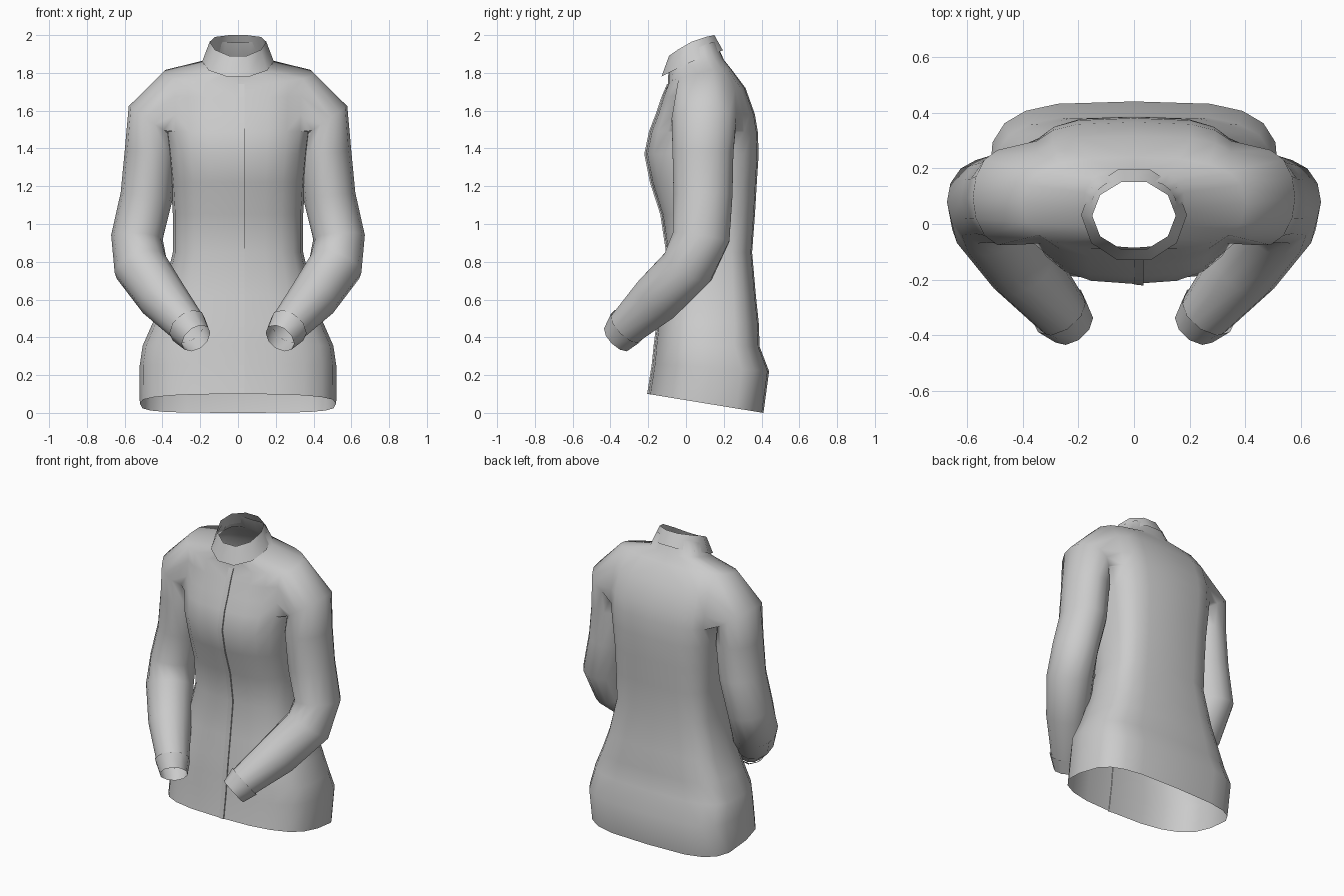
import bpy, bmesh, math
from mathutils import Vector

cube = bpy.data.objects.get("Cube")
if cube:
    bpy.data.objects.remove(cube, do_unlink=True)

GREY = (0.6, 0.6, 0.6, 1)
cloth = bpy.data.materials.new("light grey cloth")
cloth.use_nodes = True
cloth.diffuse_color = GREY
cloth.node_tree.nodes["Principled BSDF"].inputs["Base Color"].default_value = GREY


def finish(bm, name, mirror=False, angle=60):
    bmesh.ops.recalc_face_normals(bm, faces=bm.faces)
    mesh = bpy.data.meshes.new(name)
    bm.to_mesh(mesh)
    bm.free()
    obj = bpy.data.objects.new(name, mesh)
    bpy.context.collection.objects.link(obj)
    mesh.materials.append(cloth)
    if mirror:
        mod = obj.modifiers.new("mirror", 'MIRROR')
        mod.merge_threshold = 0.002
    bpy.ops.object.select_all(action='DESELECT')
    obj.select_set(True)
    bpy.context.view_layer.objects.active = obj
    bpy.ops.object.shade_smooth_by_angle(angle=math.radians(angle))


def bridge(bm, a, b, closed=True):
    n = len(a)
    for i in range(n if closed else n - 1):
        j = (i + 1) % n
        bm.faces.new((a[i], a[j], b[j], b[i]))


def power(v, p):
    return math.copysign(abs(v) ** p, v)


def tube_rings(bm, stations, count, u):
    """Rings across a path: centre, direction, outer radius, side radius."""
    rings = []
    for centre, direction, ru, rv in stations:
        n = Vector(direction).normalized()
        u = (u - n * u.dot(n)).normalized()
        v = n.cross(u)
        rings.append([bm.verts.new(Vector(centre) + u * ru * math.cos(t) + v * rv * math.sin(t))
                      for t in (2 * math.pi * i / count for i in range(count))])
    return rings


# Torso rings: front z, back z, half width, front y, back y, side lift
TORSO = [
    (0.10, 0.00, 0.52, -0.20, 0.41, 0),
    (0.26, 0.22, 0.522, -0.175, 0.44, 0),
    (0.36, 0.35, 0.505, -0.165, 0.39, 0),
    (0.48, 0.48, 0.45, -0.15, 0.385, 0),
    (0.62, 0.62, 0.40, -0.13, 0.37, 0),
    (0.85, 0.85, 0.345, -0.10, 0.35, 0),
    (1.05, 1.05, 0.345, -0.13, 0.365, 0),
    (1.22, 1.22, 0.355, -0.185, 0.375, 0),
    (1.37, 1.37, 0.37, -0.215, 0.385, 0),
    (1.49, 1.49, 0.385, -0.19, 0.38, 0),
    (1.58, 1.58, 0.39, -0.155, 0.365, 0),
    (1.67, 1.72, 0.39, -0.125, 0.315, 0),
    (1.74, 1.82, 0.40, -0.095, 0.24, 0.02),
    (1.78, 1.87, 0.185, -0.095, 0.20, 0.02),
    (1.84, 1.96, 0.155, -0.085, 0.16, 0.02),
]
HOLE_LOW, HOLE_TOP, HOLE_SIDE = 9, 12, 2

# Left half of the torso, leaving the armhole open; the back is squarer
bm = bmesh.new()
grid = []
for r, (zf, zb, w, yf, yb, lift) in enumerate(TORSO):
    row = {}
    for k in range(-5, 6):
        t = math.pi * k / 10
        p = 0.55 if k > 0 and r < HOLE_TOP else 0.75
        c = 0 if abs(k) == 5 else math.cos(t)
        f = (power(math.sin(t), p) + 1) / 2
        row[k] = bm.verts.new((w * power(c, p), yf + (yb - yf) * f,
                               zf + (zb - zf) * f + lift * c))
    grid.append(row)
for r in range(len(grid) - 1):
    for k in range(-5, 5):
        if HOLE_LOW <= r < HOLE_TOP and -HOLE_SIDE <= k < HOLE_SIDE:
            continue
        bm.faces.new((grid[r][k], grid[r][k + 1], grid[r + 1][k + 1], grid[r + 1][k]))

# Armhole loop, from the top centre round by the front
rows = range(HOLE_LOW + 1, HOLE_TOP)
loop = [grid[HOLE_TOP][k] for k in (0, -1, -2)]
loop += [grid[r][-2] for r in reversed(rows)]
loop += [grid[HOLE_LOW][k] for k in range(-2, 3)]
loop += [grid[r][2] for r in rows]
loop += [grid[HOLE_TOP][k] for k in (2, 1)]

# Sleeve grown out of the armhole
FOREARM = (-0.27, -0.36, -0.36)
SLEEVE = [
    ((0.465, 0.095, 1.545), (0.55, 0, -0.8), 0.138, 0.175),
    ((0.462, 0.09, 1.38), (0.05, 0, -1), 0.138, 0.165),
    ((0.483, 0.09, 1.15), (0.12, 0, -1), 0.139, 0.16),
    ((0.535, 0.08, 0.93), (0.08, -0.15, -1), 0.137, 0.155),
    ((0.515, 0.012, 0.775), (-0.3, -0.5, -0.8), 0.145, 0.145),
    ((0.40, -0.15, 0.61), FOREARM, 0.13, 0.138),
    ((0.26, -0.32, 0.45), FOREARM, 0.098, 0.102),
]
previous = loop
for ring in tube_rings(bm, SLEEVE, len(loop), Vector((0, 0, 1))):
    bridge(bm, previous, ring)
    previous = ring
finish(bm, "jacket_body", mirror=True, angle=75)

# Cuffs
bm = bmesh.new()
cuff = tube_rings(bm, [((0.268, -0.312, 0.458), FOREARM, 0.108, 0.112),
                       ((0.222, -0.365, 0.395), FOREARM, 0.085, 0.09)],
                  10, Vector((1, 0, 0)))
bridge(bm, *cuff)
finish(bm, "cuffs", mirror=True)

# Stand collar, tilted down to the front with raised sides
bm = bmesh.new()
bands = []
for rx, yf, yb, zf, zb, lift in ((0.19, -0.13, 0.195, 1.78, 1.92, 0.01),
                                 (0.15, -0.09, 0.15, 1.89, 2.0, 0.02)):
    band = []
    for i in range(10):
        t = math.pi * (i + 1) / 5
        f = (math.sin(t) / math.sin(math.pi * 0.4) + 1) / 2
        band.append(bm.verts.new((rx * math.cos(t), yf + (yb - yf) * f,
                                  zf + (zb - zf) * f + lift * math.sin(math.pi * f))))
    bands.append(band)
bridge(bm, *bands)
finish(bm, "collar")

# Overlapping front edge of the opening
bm = bmesh.new()
edges = []
for zf, zb, w, yf, yb, lift in TORSO[:HOLE_TOP + 1]:
    edges.append([bm.verts.new((x, y, zf)) for x, y in
                  ((0, yf - 0.002), (0.035, yf - 0.006), (0.035, yf + 0.006))])
for low, high in zip(edges, edges[1:]):
    bridge(bm, low, high, closed=False)
finish(bm, "front_placket", angle=40)
